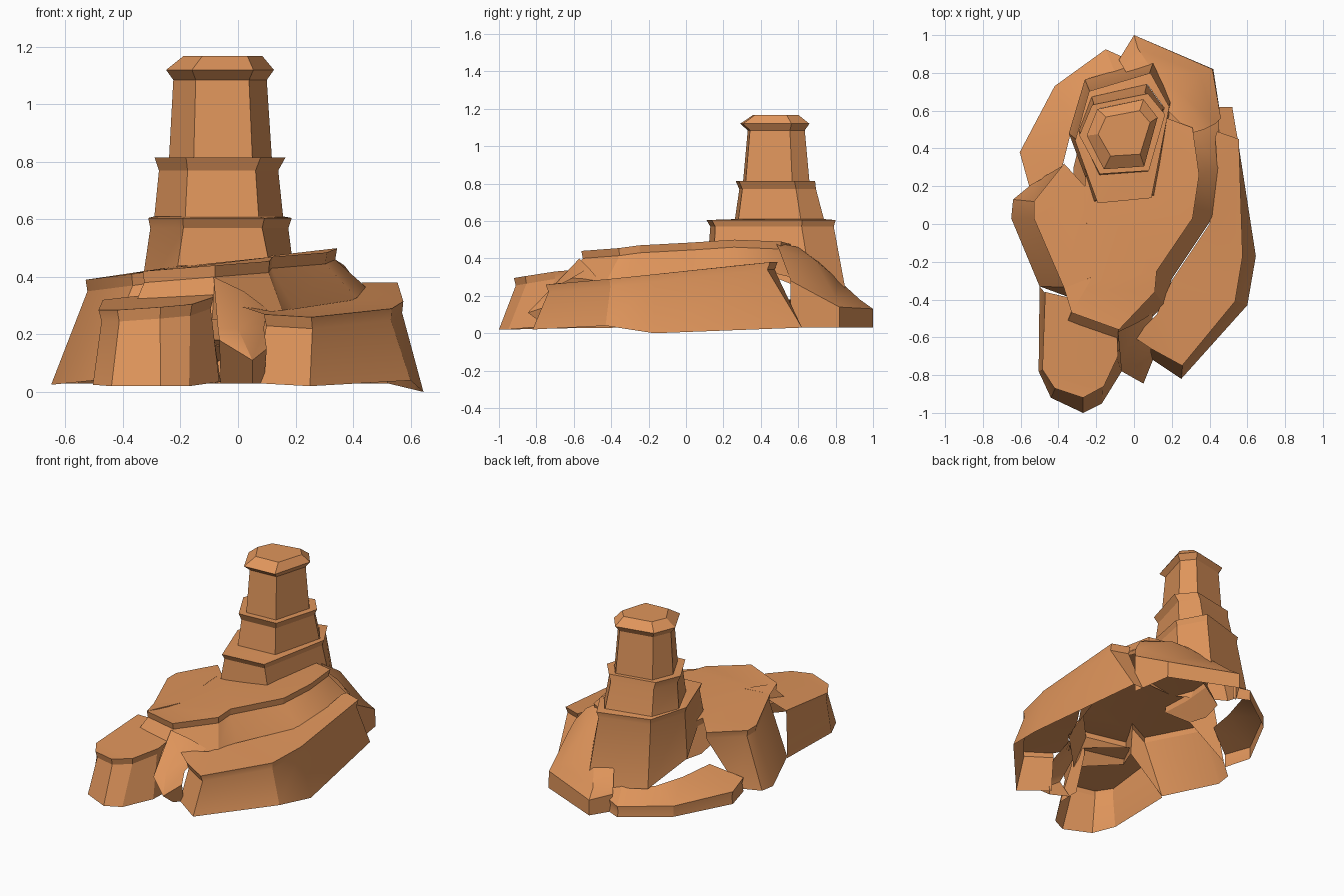
import bpy, bmesh, math
from mathutils import Vector

sandstone = bpy.data.materials.new("orange sandstone")
sandstone.diffuse_color = (0.74, 0.30, 0.105, 1)


def loft(name, rings, closed=True, cap=None):
    """Skin rings (bottom to top, counter-clockwise); cap is an optional top polygon tail."""
    bm = bmesh.new()
    rows = [[bm.verts.new(p) for p in ring] for ring in rings]
    n = len(rows[0])
    for lo, hi in zip(rows, rows[1:]):
        for i in range(n if closed else n - 1):
            j = (i + 1) % n
            bm.faces.new((lo[i], lo[j], hi[j], hi[i]))
    if cap is not None:
        top = bm.faces.new(rows[-1] + [bm.verts.new(p) for p in cap])
        bmesh.ops.triangulate(bm, faces=[top])
    me = bpy.data.meshes.new(name)
    bm.to_mesh(me)
    bm.free()
    ob = bpy.data.objects.new(name, me)
    bpy.context.collection.objects.link(ob)
    me.materials.append(sandstone)
    bpy.ops.object.select_all(action='DESELECT')
    ob.select_set(True)
    bpy.context.view_layer.objects.active = ob
    bpy.ops.object.shade_smooth_by_angle(angle=math.radians(25))
    return ob


def under_lip(top, drop=0.04, shrink=0.04):
    """Ring just under an overhanging rim: top ring pulled inward and lowered."""
    c = sum((Vector(p) for p in top), Vector()) / len(top)
    return [(p[0] + (c.x - p[0]) * shrink, p[1] + (c.y - p[1]) * shrink, p[2] - drop)
            for p in top]


# main plateau, with split notches on the left side
top = [(-.53, .12, .39), (-.53, .03, .39), (-.37, -.34, .41), (-.22, -.28, .43),
       (-.33, -.47, .42), (-.08, -.56, .44), (.11, -.36, .455), (.12, -.25, .47),
       (.31, .03, .485), (.345, .26, .50), (.31, .51, .49), (.12, .58, .47),
       (-.24, .42, .43), (-.26, .2, .43), (-.25, .0, .43), (-.37, .32, .41)]
bottom = [(-.64, .13, .03), (-.65, .03, .025), (-.5, -.33, .04), (-.31, -.40, .30),
          (-.36, -.53, .30), (-.09, -.68, .25), (.16, -.43, .27), (.20, -.29, .28),
          (.42, .04, .32), (.45, .3, .36), (.45, .56, .30), (.2, .65, .42),
          (-.28, .46, .25), (-.32, .3, .25), (-.32, .15, .28), (-.53, .22, .05)]
loft("plateau", [bottom, under_lip(top, .04, .015), top], cap=[])

# rounded lobe at the front left
top = [(-.47, -.36, .32), (-.485, -.77, .285), (-.42, -.87, .285), (-.27, -.92, .295),
       (-.16, -.86, .305), (-.085, -.70, .33), (-.09, -.58, .34)]
bottom = [(-.5, -.33, .03), (-.505, -.78, .025), (-.44, -.92, .02), (-.27, -1.0, .02),
          (-.17, -.95, .02), (-.065, -.78, .035), (-.06, -.62, .035)]
loft("front_lobe", [bottom, under_lip(top, .04, .05), top], closed=False,
     cap=[(-.3, -.40, .34)])

# long ledge on the right side
ledge_bottom = [(.07, -.70, .03), (.25, -.82, .02), (.6, -.43, .04), (.645, -.17, 0),
                (.52, .62, .03), (.45, .62, .03)]
ledge_rim = [(.09, -.66, .27), (.255, -.75, .26), (.535, -.41, .29), (.575, -.17, .315),
             (.555, .45, .38), (.44, .49, .38)]
ledge_inner = [(.0, -.6, .30), (.12, -.48, .28), (.2, -.3, .29), (.40, .0, .32),
               (.44, .3, .365), (.43, .46, .38)]
loft("right_ledge", [ledge_bottom, under_lip(ledge_rim, .04, .025), ledge_rim, ledge_inner],
     closed=False)

# rubble rock between lobe and ledge
loft("front_rubble", [
    [(-.06, -.68, .03), (.05, -.74, .03), (.09, -.69, .03)],
    [(-.065, -.78, .18), (.05, -.845, .11), (.10, -.72, .15)],
    [(-.07, -.74, .22), (.0, -.74, .22), (.09, -.68, .22)],
    [(-.085, -.57, .40), (.02, -.52, .35), (.10, -.47, .29)]], closed=False)

# sloping rock at the back right
loft("back_rock", [
    [(.46, .56, .03), (.42, .82, .03), (0, 1, .03), (-.08, .87, .03)],
    [(.46, .56, .28), (.415, .82, .14), (0, 1, .13), (-.08, .87, .14)],
    [(.43, .53, .36), (.35, .80, .19), (.02, .93, .18), (-.07, .85, .18)],
    [(.37, .50, .44), (.26, .68, .40), (.10, .81, .29), (-.04, .80, .28)],
    [(.30, .48, .485), (.18, .60, .46), (.08, .74, .36), (-.04, .76, .34)]], closed=False)

# low shelf at the back left
shelf_rim = [(-.05, .88, .11), (-.15, .925, .10), (-.42, .73, .10), (-.605, .38, .11),
             (-.555, .20, .12)]
shelf_inner = [(-.02, .80, .18), (-.1, .80, .18), (-.27, .70, .18), (-.33, .50, .18),
               (-.38, .30, .20)]
shelf_bottom = [(x, y, .03) for x, y, z in shelf_rim]
loft("back_shelf", [shelf_bottom, under_lip(shelf_rim, .035, .02), shelf_rim, shelf_inner],
     closed=False)

# stepped tower: one six-sided outline fitted to (x0, x1, y0, y1, z, tilt) at each level
outline = [(.24, 0), (.81, .04), (1, .74), (.8, 1), (.15, .86), (0, .48)]


def fit(x0, x1, y0, y1, z, tilt=0):
    return [(x0 + (x1 - x0) * u, y0 + (y1 - y0) * v, z + tilt * v) for u, v in outline]


lower = [(-.345, .22, .12, .87, .44, -.30), (-.305, .175, .13, .79, .57),
         (-.312, .187, .11, .80, .605), (-.292, .16, .26, .74, .61)]
middle = [(-.292, .158, .26, .74, .60), (-.275, .14, .285, .695, .77),
          (-.29, .165, .265, .69, .815), (-.24, .12, .31, .66, .815)]
upper = [(-.24, .118, .305, .66, .81), (-.225, .10, .33, .635, 1.085)]
crown = [(-.225, .10, .33, .635, 1.085), (-.25, .125, .29, .66, 1.12),
         (-.19, .085, .36, .60, 1.168)]
for name, levels in (("tower_lower", lower), ("tower_middle", middle), ("tower_upper", upper),
                     ("tower_crown", crown)):
    loft(name, [fit(*lv) for lv in levels], cap=[] if name == "tower_crown" else None)
